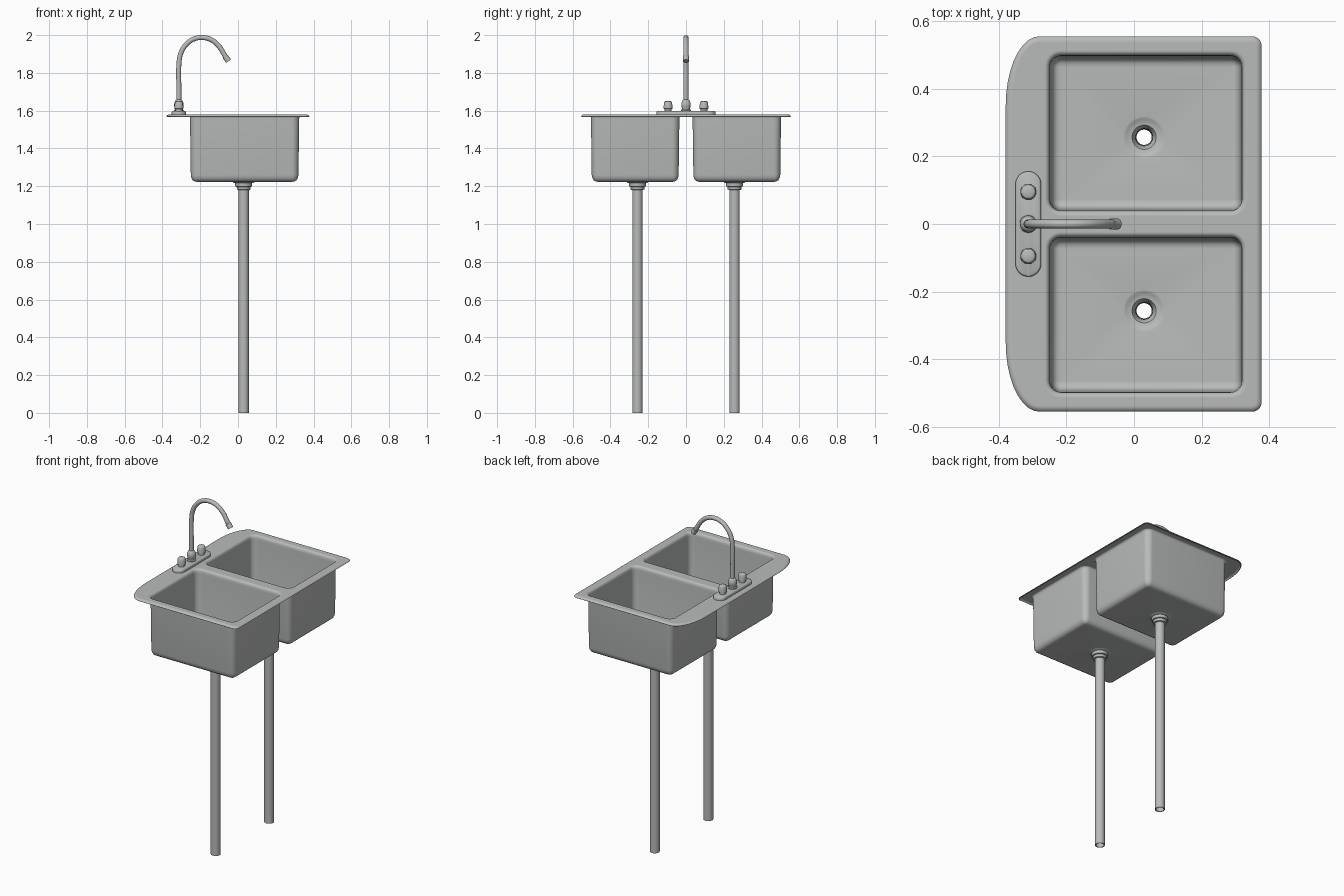
import bpy, bmesh, math

if "Cube" in bpy.data.objects:
    bpy.data.objects.remove(bpy.data.objects["Cube"])

steel = bpy.data.materials.new("brushed steel grey")
steel.diffuse_color = (0.48, 0.50, 0.49, 1)
steel.use_nodes = True
steel.node_tree.nodes["Principled BSDF"].inputs["Base Color"].default_value = steel.diffuse_color
K = 9  # segments per rounded corner


def finish(ob):
    """Apply modifiers or curves, colour and smooth."""
    bpy.ops.object.select_all(action='DESELECT')
    ob.select_set(True)
    bpy.context.view_layer.objects.active = ob
    bpy.ops.object.convert(target='MESH')
    ob = bpy.context.object
    ob.data.materials.clear()
    ob.data.materials.append(steel)
    bpy.ops.object.shade_smooth_by_angle(angle=math.radians(40))
    return ob


def add(name, data):
    ob = bpy.data.objects.new(name, data)
    bpy.context.collection.objects.link(ob)
    return ob


def from_bm(name, bm):
    me = bpy.data.meshes.new(name)
    bm.to_mesh(me)
    bm.free()
    return add(name, me)


def rrect(x0, x1, y0, y1, z, right, left=None, d=0.0):
    """Rounded rectangle ring inset by d; corner radii are (rx, ry)."""
    left = left or right
    pts = []
    for q, (sx, sy) in enumerate([(1, 1), (-1, 1), (-1, -1), (1, -1)]):
        rx, ry = right if sx > 0 else left
        cx = x1 - rx if sx > 0 else x0 + rx
        cy = y1 - ry if sy > 0 else y0 + ry
        rx, ry = max(rx - d, 0.002), max(ry - d, 0.002)
        cx = (x1 - d - rx) if sx > 0 else (x0 + d + rx)
        cy = (y1 - d - ry) if sy > 0 else (y0 + d + ry)
        for i in range(K + 1):
            a = math.pi / 2 * (q + i / K)
            pts.append((cx + rx * math.cos(a), cy + ry * math.sin(a), z))
    return pts


def circle(x, y, r, z):
    n = 4 * (K + 1)
    return [(x + r * math.cos(2 * math.pi * (i + .5) / n),
             y + r * math.sin(2 * math.pi * (i + .5) / n), z) for i in range(n)]


def loft(bm, rings, caps=False, loop=False):
    """Skin a stack of rings; returns the vertex rings."""
    vs = [[bm.verts.new(p) for p in r] for r in rings]
    pairs = list(zip(vs, vs[1:])) + ([(vs[-1], vs[0])] if loop else [])
    for a, b in pairs:
        for i in range(len(a)):
            j = (i + 1) % len(a)
            bm.faces.new((a[i], a[j], b[j], b[i]))
    if caps:
        bm.faces.new(vs[0])
        bm.faces.new(vs[-1])
    return vs


def solid(name, rings, caps=True, loop=False):
    bm = bmesh.new()
    loft(bm, rings, caps, loop)
    bmesh.ops.recalc_face_normals(bm, faces=bm.faces)
    return finish(from_bm(name, bm))


def tube(name, pts, r):
    cu = bpy.data.curves.new(name, 'CURVE')
    cu.dimensions = '3D'
    cu.bevel_depth, cu.bevel_resolution = r, 5
    cu.resolution_u, cu.use_fill_caps = 8, True
    sp = cu.splines.new('BEZIER')
    sp.bezier_points.add(len(pts) - 1)
    for bp, (x, z) in zip(sp.bezier_points, pts):
        bp.co = (x, 0, z)
        bp.handle_left_type = bp.handle_right_type = 'AUTO'
    return finish(add(name, cu))


# Sink: rolled outer lip, flat deck and two bowls as one pressed sheet
bm = bmesh.new()
TOP = 1.58
lip = [(0, 1.570), (0.003, 1.574), (0.008, 1.578), (0.014, TOP), (0.018, TOP)]
borders = [loft(bm, [rrect(-.38, .378, -.556, .556, z, (.028, .028), (.1, .205), d)
                     for d, z in lip])[-1]]
bowl = [(-.016, TOP), (-.013, TOP), (-.008, 1.5785), (-.003, 1.574), (0, 1.566),
        (.001, 1.555), (.005, 1.26), (.008, 1.245), (.014, 1.235), (.022, 1.230),
        (.032, 1.2285), (.036, 1.2285)]
drain = [(.062, 1.2275), (.056, 1.2265), (.050, 1.222), (.036, 1.221),
         (.034, 1.218), (.028, 1.204), (.0255, 1.195)]
for s in (1, -1):
    y0, y1 = sorted((s * .039, s * .499))
    rings = [rrect(-.25, .32, y0, y1, z, (.034, .034), None, d) for d, z in bowl]
    rings += [circle(.03, s * .257, r, z) for r, z in drain]
    borders.append(loft(bm, rings)[0])
edges = [bm.edges.get((v[i - 1], v[i])) for v in borders for i in range(len(v))]
bmesh.ops.triangle_fill(bm, edges=edges, use_beauty=True, normal=(0, 0, 1))
bmesh.ops.recalc_face_normals(bm, faces=bm.faces)
deck = max(bm.faces, key=lambda f: abs(f.normal.z) * f.calc_area() * (f.calc_center_median().z > 1.5))
if deck.normal.z < 0:
    bmesh.ops.reverse_faces(bm, faces=bm.faces)
sink = from_bm("double_sink", bm)
mod = sink.modifiers.new("sheet", 'SOLIDIFY')
mod.thickness, mod.offset = 0.005, -1
finish(sink)

# Drain collars and waste pipes, hollow
pipe = [(.0225, 0), (.0275, 0), (.0275, 1.18), (.036, 1.182), (.037, 1.197),
        (.044, 1.199), (.045, 1.203), (.045, 1.2215), (.0265, 1.2), (.0245, 1.18)]
for s, side in ((1, "back"), (-1, "front")):
    solid("drain_pipe_" + side, [circle(.03, s * .257, r, z) for r, z in pipe],
          caps=False, loop=True)

# Faucet base plate
FX = -.313
solid("faucet_base", [rrect(FX - .038, FX + .038, -.156, .156, z, (.038, .038), None, d)
                      for d, z in ((0, 1.578), (0, 1.592), (.002, 1.596), (.006, 1.598))])

# Tap handles
handle = [(.018, 1.595), (.018, 1.608), (.024, 1.611), (.0235, 1.622),
          (.021, 1.644), (.019, 1.648), (.015, 1.65)]
for s, side in ((1, "back"), (-1, "front")):
    solid("tap_handle_" + side, [circle(FX, s * .095, r, z) for r, z in handle])

# Spout collar
collar = [(.026, 1.595), (.026, 1.602), (.021, 1.607), (.021, 1.615), (.025, 1.622),
          (.025, 1.638), (.021, 1.648), (.018, 1.655), (.013, 1.658)]
solid("spout_collar", [circle(FX, 0, r, z) for r, z in collar])

# Gooseneck spout and nozzle
tube("spout", [(FX, 1.61), (FX, 1.72), (FX, 1.84), (-.303, 1.903), (-.272, 1.953),
               (-.232, 1.98), (-.19, 1.987), (-.145, 1.977), (-.105, 1.946),
               (-.08, 1.91), (-.064, 1.88)], .013)
tube("nozzle", [(-.067, 1.887), (-.05, 1.862)], .0165)
